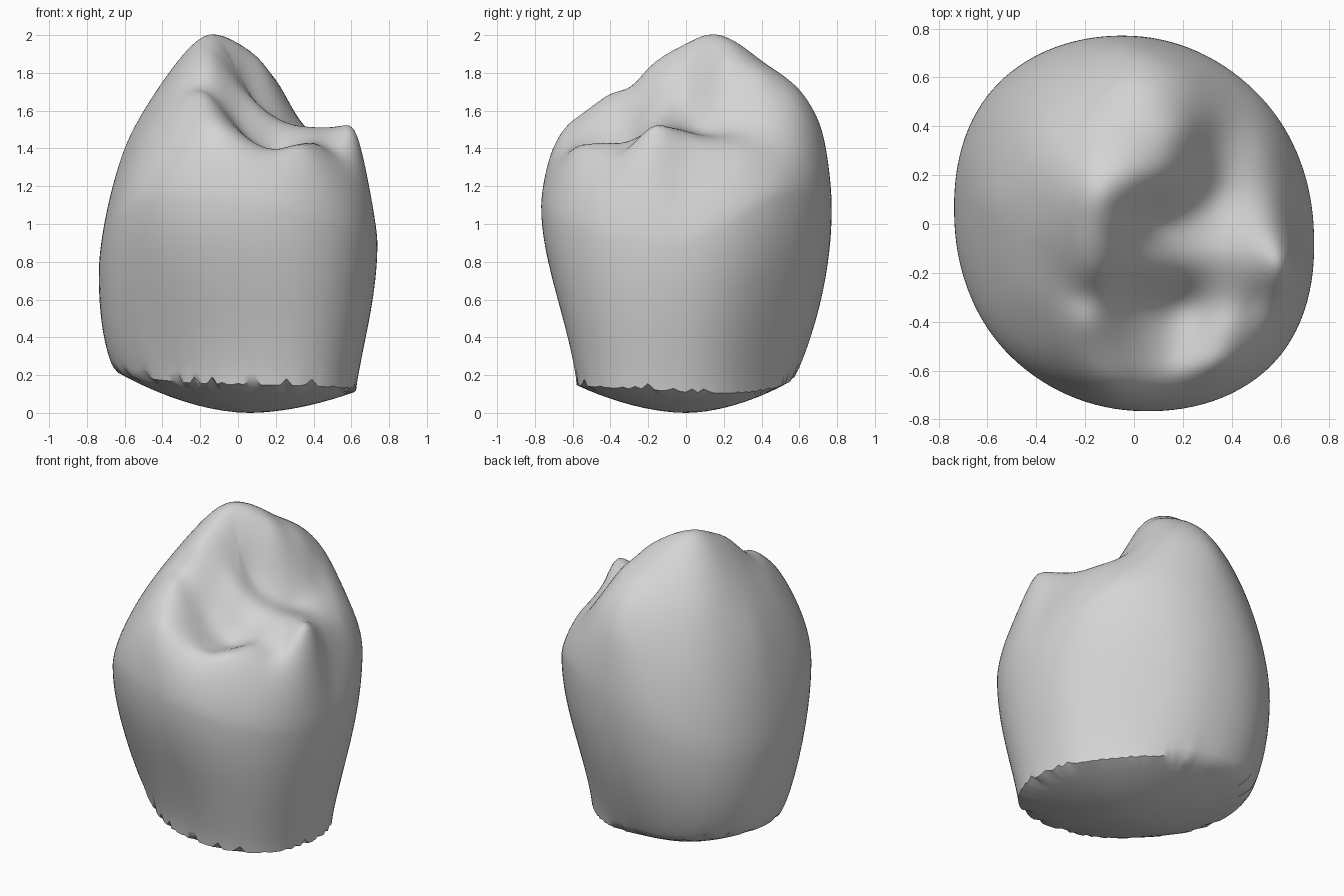
import bpy, bmesh, math, random

random.seed(4)
if "Cube" in bpy.data.objects:
    bpy.data.objects.remove(bpy.data.objects["Cube"], do_unlink=True)

SEGMENTS, TOP_RINGS, WALL_RINGS, BASE_RINGS = 120, 44, 20, 10

# Values every 45 degrees, anticlockwise from +x
BULGE = (.735, .735, .77, .8, .735, .74, .765, .807)  # widest radius
NECK = (.615, .53, .555, .68, .63, .508, .555, .68)   # radius at the base
RIM = (.9, 1.15, 1.1, .8, .75, 1.1, 1.1, .97)         # height of the widest line
TAPER = (1.2, 1.3, .93, .8, .67, 1.25, 1.4, 1.2)      # straighter wall when larger


def around(table, angle):
    """Smooth periodic value through the eight table entries."""
    pos = angle / math.tau * len(table)
    i, t = math.floor(pos), pos - math.floor(pos)
    a, b, c, d = (table[(i + k) % len(table)] for k in (-1, 0, 1, 2))
    return b + t / 2 * (c - a + t * (2 * a - 5 * b + 4 * c - d + t * (3 * (b - c) + d - a)))


# Crown landmarks: x, y, height
LANDMARKS = [
    # main cusp and its back ridge
    (-.13, .11, 2), (0, .15, 1.94), (.13, .2, 1.84), (.09, .32, 1.87), (0, .4, 1.86),
    (.2, .38, 1.76), (0, .6, 1.71), (.2, .6, 1.61), (0, .72, 1.49),
    # outer slope
    (-.4, .1, 1.75), (-.6, .1, 1.4), (-.4, .4, 1.63), (-.35, -.15, 1.73),
    (-.4, -.28, 1.61), (-.4, -.42, 1.51),
    # front ridge
    (-.15, -.08, 1.91), (-.15, -.2, 1.82), (-.2, -.29, 1.73), (-.18, -.39, 1.69),
    (-.15, -.51, 1.61), (-.12, -.63, 1.52), (-.1, -.71, 1.38),
    # grooves
    (0, -.32, 1.54), (.2, -.32, 1.39), (.32, .12, 1.5), (.32, .35, 1.56), (.34, .23, 1.52),
    (.2, .05, 1.58), (.08, 0, 1.67),
    # small front cusp
    (.38, -.42, 1.43), (.33, -.57, 1.41), (.18, -.52, 1.39), (.5, -.32, 1.4),
    # small side cusp, its cross ridge and the side margin
    (.61, -.16, 1.505), (.5, -.14, 1.51), (.38, -.14, 1.51), (.24, -.16, 1.53),
    (.1, -.17, 1.62), (-.02, -.13, 1.76), (.645, -.15, 1.42), (.68, -.06, 1.2),
    (.57, .1, 1.4), (.44, .2, 1.46), (.54, .3, 1.37), (.4, .5, 1.42),
]


def to_dome(x, y):
    """Unroll a point of the crown so that the steep rim is spread out."""
    angle = math.atan2(y, x)
    s = math.asin(min(1, math.hypot(x, y) / around(BULGE, angle))) / (math.pi / 2)
    return s * math.cos(angle), s * math.sin(angle)


def kernel(p, q):
    return math.sqrt((p[0] - q[0]) ** 2 + (p[1] - q[1]) ** 2 + .005)


def solve(rows):
    """Gaussian elimination with pivoting on an augmented matrix."""
    n = len(rows)
    for i in range(n):
        p = max(range(i, n), key=lambda r: abs(rows[r][i]))
        rows[i], rows[p] = rows[p], rows[i]
        for r in range(n):
            if r != i:
                f = rows[r][i] / rows[i][i]
                rows[r] = [a - f * b for a, b in zip(rows[r], rows[i])]
    return [rows[i][n] / rows[i][i] for i in range(n)]


# Smooth crown surface through the landmarks and the rim
sites = [to_dome(x, y) for x, y, z in LANDMARKS]
heights = [z for x, y, z in LANDMARKS]
for k in range(24):
    a = math.tau * k / 24
    sites.append((math.cos(a), math.sin(a)))
    heights.append(around(RIM, a))
weights = solve([[kernel(p, q) for q in sites] + [h] for p, h in zip(sites, heights)])


def crown_height(s, angle):
    p = (s * math.cos(angle), s * math.sin(angle))
    return sum(w * kernel(p, q) for w, q in zip(weights, sites))


angles = [math.tau * k / SEGMENTS for k in range(SEGMENTS)]

# Uneven broken edge around the neck
edge = [.16 - .05 * math.cos(a) + .01 * math.sin(a) - .02 * math.sin(2 * a) for a in angles]
chips = [random.choice((0, 0, .01, .04)) * random.random() for a in angles]

bm = bmesh.new()


def ring(points):
    return [bm.verts.new(p) for p in points]


def polar(r, a, z):
    return r * math.cos(a), r * math.sin(a), z


def wall_point(a, e, chip, t):
    """Point on the side wall, from the neck (t = 0) to the rim (t = 1)."""
    g = math.sin(t ** around(TAPER, a) * math.pi / 2)
    r = around(NECK, a) * (1 - g) + around(BULGE, a) * g
    return polar(r, a, e + (around(RIM, a) - e) * t + chip * (1 - t) ** 16)


rings = []
# Chewing surface
for i in range(1, TOP_RINGS + 1):
    s = i / TOP_RINGS
    rings.append(ring(polar(around(BULGE, a) * math.sin(s * math.pi / 2), a,
                            crown_height(s, a)) for a in angles))
# Side wall narrowing to the neck
for i in range(1, WALL_RINGS + 1):
    rings.append(ring(wall_point(a, e, c, 1 - i / WALL_RINGS)
                      for a, e, c in zip(angles, edge, chips)))
# Shallow domed underside
for i in range(1, BASE_RINGS):
    t = 1 - i / BASE_RINGS
    rings.append(ring((around(NECK, a) * t * math.cos(a) + .06 * (1 - t),
                       around(NECK, a) * t * math.sin(a),
                       e * t ** 1.8) for a, e in zip(angles, edge)))

top = bm.verts.new((0, 0, crown_height(0, 0)))
bottom = bm.verts.new((.06, 0, 0))
for k in range(SEGMENTS):
    n = (k + 1) % SEGMENTS
    bm.faces.new((top, rings[0][k], rings[0][n]))
    bm.faces.new((bottom, rings[-1][n], rings[-1][k]))
    for upper, lower in zip(rings, rings[1:]):
        bm.faces.new((upper[k], lower[k], lower[n], upper[n]))
bmesh.ops.recalc_face_normals(bm, faces=bm.faces)

mesh = bpy.data.meshes.new("tooth_crown")
bm.to_mesh(mesh)
bm.free()
tooth = bpy.data.objects.new("tooth_crown", mesh)
bpy.context.collection.objects.link(tooth)

# Plain light grey
grey = bpy.data.materials.new("light_grey")
grey.use_nodes = True
colour = (.66, .66, .66, 1)
grey.diffuse_color = colour
grey.node_tree.nodes["Principled BSDF"].inputs["Base Color"].default_value = colour
mesh.materials.append(grey)

bpy.ops.object.select_all(action="DESELECT")
tooth.select_set(True)
bpy.context.view_layer.objects.active = tooth
bpy.ops.object.shade_smooth_by_angle(angle=math.radians(42))
